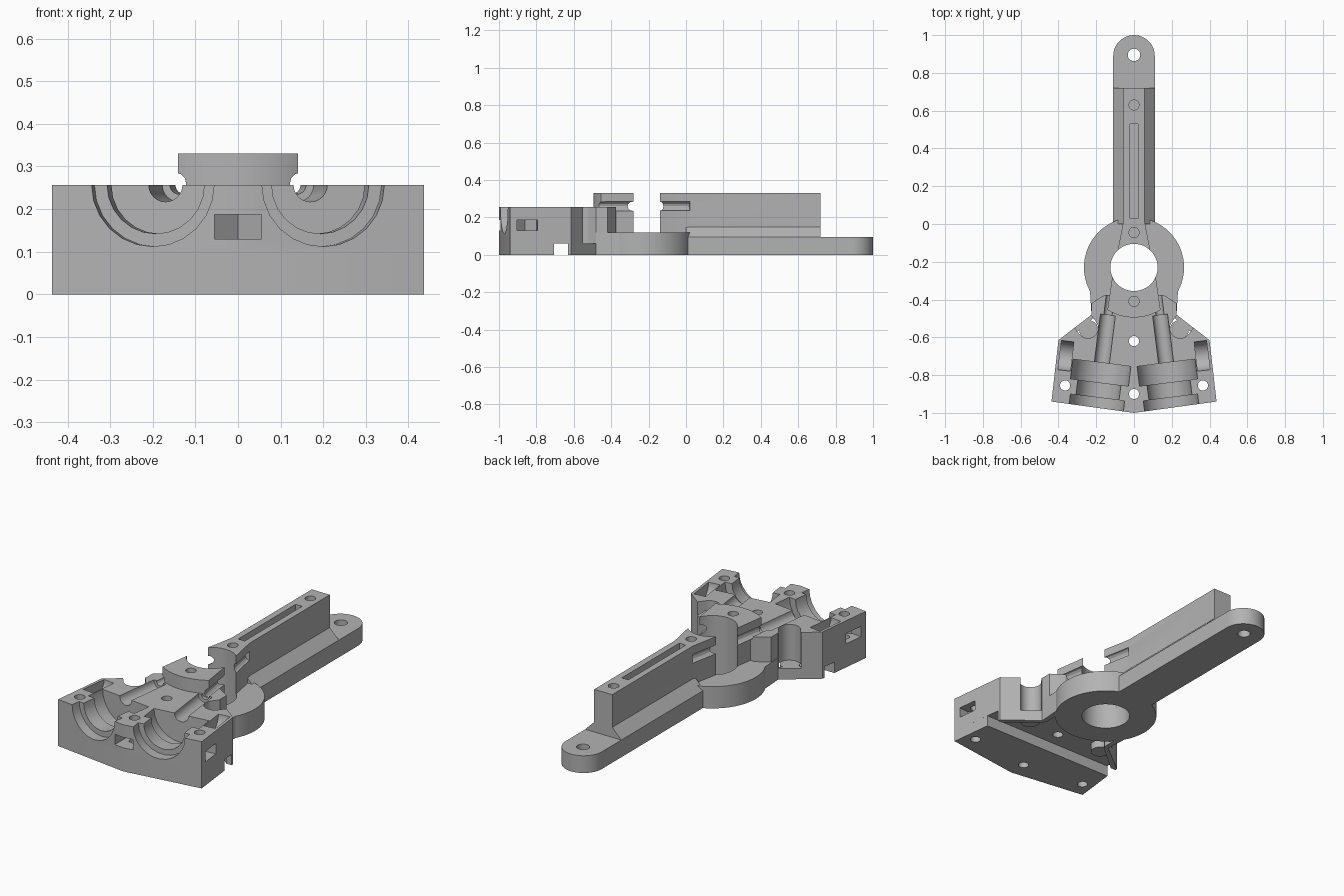
import bpy, bmesh, math
from mathutils import Vector

cube = bpy.data.objects.get("Cube")
if cube:
    bpy.data.objects.remove(cube, do_unlink=True)

grey = bpy.data.materials.new("plain grey")
grey.use_nodes = True
grey.diffuse_color = (0.45, 0.45, 0.45, 1)
grey.node_tree.nodes["Principled BSDF"].inputs["Base Color"].default_value = (0.45, 0.45, 0.45, 1)

TOP = 0.257             # top of the wheel housing
RIB = 0.33              # top of the rib and clamp
PIVOT = Vector((0, -0.23))


def make(name, bm):
    bmesh.ops.recalc_face_normals(bm, faces=bm.faces)
    mesh = bpy.data.meshes.new(name)
    bm.to_mesh(mesh)
    bm.free()
    ob = bpy.data.objects.new(name, mesh)
    bpy.context.collection.objects.link(ob)
    return ob


def prism(name, pts, z0, z1):
    """Upright prism over a plan outline."""
    bm = bmesh.new()
    face = bm.faces.new([bm.verts.new((p[0], p[1], z0)) for p in pts])
    ext = bmesh.ops.extrude_face_region(bm, geom=[face])
    verts = [v for v in ext["geom"] if isinstance(v, bmesh.types.BMVert)]
    bmesh.ops.translate(bm, verts=verts, vec=(0, 0, z1 - z0))
    return make(name, bm)


def rod(name, a, b, r, sides=48):
    """Cylinder between two points."""
    a, b = Vector(a), Vector(b)
    bm = bmesh.new()
    bmesh.ops.create_cone(bm, cap_ends=True, segments=sides, radius1=r, radius2=r, depth=(b - a).length)
    turn = (b - a).to_track_quat('Z', 'Y').to_matrix().to_4x4()
    turn.translation = (a + b) / 2
    bmesh.ops.transform(bm, matrix=turn, verts=bm.verts)
    return make(name, bm)


def combine(target, tools, operation='DIFFERENCE'):
    bpy.context.view_layer.objects.active = target
    for tool in tools:
        mod = target.modifiers.new("cut", 'BOOLEAN')
        mod.operation, mod.solver, mod.object = operation, 'EXACT', tool
        bpy.ops.object.modifier_apply(modifier=mod.name)
        bpy.data.objects.remove(tool, do_unlink=True)


def mirrored(half):
    return half + [(-x, y) for x, y in reversed(half) if x]


def arc(c, r, a0, a1, n):
    angles = [math.radians(a0 + (a1 - a0) * i / n) for i in range(n + 1)]
    return [(c[0] + r * math.cos(a), c[1] + r * math.sin(a)) for a in angles]


def screw_hole(x, y, z0):
    return rod("hole", (x, y, z0), (x, y, 0.4), 0.027, 24)


def slot(c, d, width, reach, back, z0, z1):
    """Plan slot running from c along d, with a pointed inner end."""
    c, d = Vector(c), Vector(d).normalized()
    n = Vector((-d.y, d.x)) * width
    return prism("slot", [c + d * reach + n, c + n, c - d * back, c - n, c + d * reach - n], z0, z1)


# Flat handle with rounded end
handle = prism("handle", [(-0.11, 0)] + [(0.11, 0)] + arc((0, 0.89), 0.11, 0, 180, 24), 0, 0.095)
combine(handle, [rod("hole", (0, 0.895, -0.1), (0, 0.895, 0.2), 0.033, 32)])

# Sloped shoulders between handle and rib
bm = bmesh.new()
ring = [(-0.11, 0.09), (0.11, 0.09), (0.11, 0.095), (0.055, 0.15), (-0.055, 0.15), (-0.11, 0.095)]
face = bm.faces.new([bm.verts.new((x, 0.0, z)) for x, z in ring])
ext = bmesh.ops.extrude_face_region(bm, geom=[face])
bmesh.ops.translate(bm, verts=[v for v in ext["geom"] if isinstance(v, bmesh.types.BMVert)], vec=(0, 0.72, 0))
shoulder = make("handle_shoulder", bm)

# Pivot ring
pivot_ring = rod("pivot_ring", (*PIVOT, 0), (*PIVOT, 0.12), 0.265, 64)
neck = [(0.234, -0.34), (0.225, -0.48), (0.2, -0.48), (0.2, -0.34)]
for s in (1, -1):
    combine(pivot_ring, [prism("neck", [(s * x, y) for x, y in neck], 0, 0.12)], 'UNION')
combine(pivot_ring, [rod("bore", (*PIVOT, -0.1), (*PIVOT, 0.3), 0.125)])


def groove(s):
    return rod("groove", (s * 0.052, 0.06, 0.26), (s * 0.157, -0.52, 0.26), 0.025, 12)


# Rib widening towards the pivot
rib = prism("rib", mirrored([(0.055, 0.72), (0.055, 0.02), (0.09, -0.16)]), 0.08, RIB)
cuts = [rod("bore", (*PIVOT, 0), (*PIVOT, 0.5), 0.125), screw_hole(0, 0.63, 0.16), screw_hole(0, -0.045, 0.16),
        prism("slit", [(-0.02, 0.03), (0.02, 0.03), (0.02, 0.53), (-0.02, 0.53)], 0.23, 0.4)]
for s in (1, -1):
    cuts.append(rod("groove", (s * 0.058, 0.022, 0.26), (s * 0.102, -0.2, 0.26), 0.025, 12))
combine(rib, cuts)

# Clamp block in front of the pivot
front_arc = arc(PIVOT, 0.265, -58, -122, 16)
clamp = prism("clamp_block", [(0.115, -0.28)] + front_arc + [(-0.115, -0.28)], 0.1, RIB)
combine(clamp, [rod("bore", (*PIVOT, 0), (*PIVOT, 0.5), 0.125), screw_hole(0, -0.41, 0.13), groove(1), groove(-1)])

# Wheel housing: upper plate, front foot, side skirts
outline = [(0, -1), (0.437, -0.94), (0.4, -0.615), (0.225, -0.48), (0.225, -0.42), (0.155, -0.375)]
housing = prism("wheel_housing", mirrored(outline), 0.06, TOP)
parts = [prism("foot", mirrored([(0, -1), (0.437, -0.94), (0.41, -0.705)]), 0, 0.1)]
skirt = [(0.4017, -0.63), (0.4, -0.615), (0.225, -0.48), (0.225, -0.42), (0.205, -0.42), (0.205, -0.49), (0.37, -0.63)]
for s in (1, -1):
    parts.append(prism("skirt", [(s * x, y) for x, y in skirt], 0, 0.08))
    parts.append(rod("boss", (s * 0.24, -0.56, 0.02), (s * 0.24, -0.56, 0.08), 0.05))
combine(housing, parts, 'UNION')

# Housing cuts: bolts, nut slots, wheel seats, axles, pockets
cuts = [screw_hole(0, -0.9, -0.1), screw_hole(0, -0.62, -0.1),
        slot((0, -0.9), (0, -1), 0.055, 0.3, 0.05, 0.13, 0.187)]
seats = [(-0.06, 0.055, 0.145), (0.04, 0.14, 0.115), (0.135, 0.24, 0.155), (0.2, 0.495, 0.04), (0.45, 0.7, 0.022)]
for s in (1, -1):
    start, along = Vector((s * 0.2, -0.973, TOP)), Vector((s * -0.125, 0.992, 0))
    for a, b, r in seats:
        cuts.append(rod("seat", start + along * a, start + along * b, r, 24))
    cuts.append(screw_hole(s * 0.365, -0.855, -0.1))
    cuts.append(slot((s * 0.365, -0.855), (s * 0.994, 0.113), 0.055, 0.2, 0.05, 0.13, 0.187))
    cuts.append(rod("tie_pocket", (s * 0.328, -0.702, TOP), (s * 0.393, -0.694, TOP), 0.078, 32))
    # U-shaped notch in the slanted flank
    c, d = Vector((s * 0.245, -0.55)), Vector((s * 0.61, 0.79))
    turn = math.degrees(math.atan2(d.y, d.x))
    u = arc(c, 0.055, turn + 90, turn + 270, 16)
    far = d * 0.15
    u += [Vector(u[-1]) + far, Vector(u[0]) + far]
    cuts.append(prism("notch", u, 0.06, 0.4))
combine(housing, cuts)

# Shared finish
for ob in (handle, shoulder, pivot_ring, rib, clamp, housing):
    ob.data.materials.clear()
    ob.data.materials.append(grey)
    for p in ob.data.polygons:
        p.material_index = 0
    bpy.ops.object.select_all(action='DESELECT')
    ob.select_set(True)
    bpy.context.view_layer.objects.active = ob
    bpy.ops.object.shade_smooth_by_angle(angle=math.radians(25))
